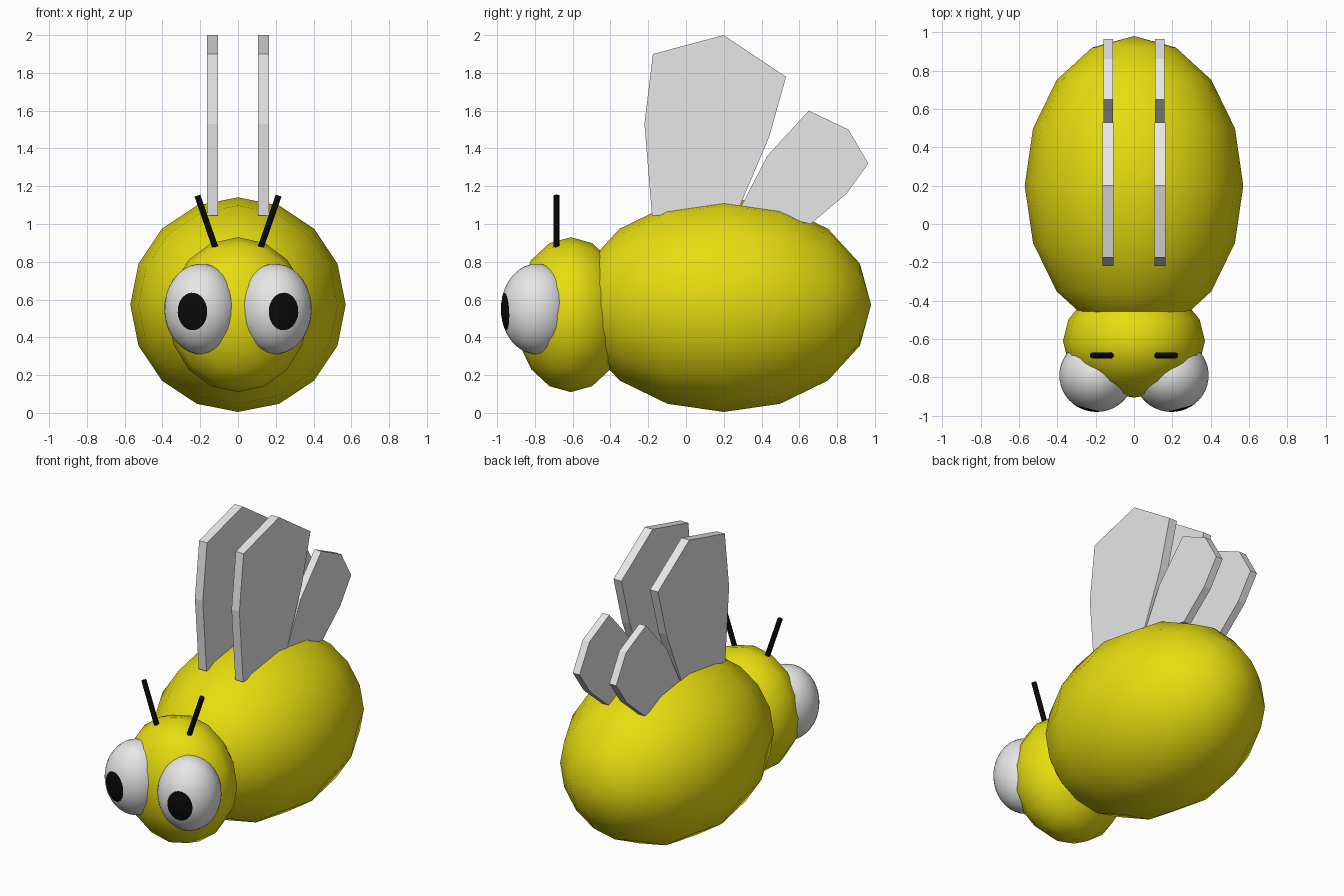
import bpy, bmesh, math
from mathutils import Vector, Matrix

if "Cube" in bpy.data.objects:
    bpy.data.objects.remove(bpy.data.objects["Cube"])


def material(name, rgb):
    m = bpy.data.materials.new(name)
    m.diffuse_color = (*rgb, 1)
    m.use_nodes = True
    m.node_tree.nodes["Principled BSDF"].inputs["Base Color"].default_value = m.diffuse_color
    return m


YELLOW = material("yellow", (0.80, 0.72, 0.005))
WHITE = material("white", (0.8, 0.8, 0.8))
BLACK = material("black", (0.003, 0.003, 0.003))


def finish(bm, name, mats, smooth):
    bmesh.ops.recalc_face_normals(bm, faces=bm.faces)
    for f in bm.faces:
        f.smooth = smooth
    mesh = bpy.data.meshes.new(name)
    bm.to_mesh(mesh)
    bm.free()
    for m in mats:
        mesh.materials.append(m)
    ob = bpy.data.objects.new(name, mesh)
    bpy.context.collection.objects.link(ob)
    return ob


def ellipsoid(name, centre, radii, segs, rings, mats, pole=(0, -1, 0), cap=0.0):
    """Sphere with its pole along a direction; faces inside the cap angle get slot 1."""
    bm = bmesh.new()
    bmesh.ops.create_uvsphere(bm, u_segments=segs, v_segments=rings, radius=1)
    for f in bm.faces:
        if f.calc_center_median().normalized().z > math.cos(cap):
            f.material_index = 1 if cap else 0
    turn = Vector((0, 0, 1)).rotation_difference(Vector(pole).normalized())
    bm.transform(Matrix.Translation(centre) @ Matrix.Diagonal((*radii, 1))
                 @ turn.to_matrix().to_4x4())
    return finish(bm, name, mats, True)


def slab(name, outline, x, thickness, mat):
    """Flat plate drawn in the side plane and extruded along x."""
    bm = bmesh.new()
    face = bm.faces.new([bm.verts.new((x - thickness / 2, y, z)) for y, z in outline])
    ext = bmesh.ops.extrude_face_region(bm, geom=[face], use_keep_orig=True)
    verts = [v for v in ext["geom"] if isinstance(v, bmesh.types.BMVert)]
    bmesh.ops.translate(bm, verts=verts, vec=(thickness, 0, 0))
    return finish(bm, name, [mat], False)


def rod(name, a, b, radius, mat):
    a, b = Vector(a), Vector(b)
    bm = bmesh.new()
    bmesh.ops.create_cone(bm, cap_ends=True, segments=16, radius1=radius,
                          radius2=radius, depth=(b - a).length)
    turn = Vector((0, 0, 1)).rotation_difference((b - a).normalized())
    bm.transform(Matrix.Translation((a + b) / 2) @ turn.to_matrix().to_4x4())
    ob = finish(bm, name, [mat], False)
    bpy.context.view_layer.objects.active = ob
    ob.select_set(True)
    bpy.ops.object.shade_smooth_by_angle()
    ob.select_set(False)


# body and head
ellipsoid("body", (0, 0.20, 0.573), (0.57, 0.78, 0.568), 16, 8, [YELLOW])
ellipsoid("head", (0, -0.61, 0.52), (0.37, 0.295, 0.41), 16, 8, [YELLOW])

FRONT_WING = [(-0.18, 1.045), (-0.22, 1.53), (-0.175, 1.9), (0.2, 2.0),
              (0.53, 1.78), (0.44, 1.46), (0.27, 1.06)]
REAR_WING = [(0.29, 1.09), (0.43, 1.36), (0.65, 1.6), (0.86, 1.5),
             (0.965, 1.32), (0.85, 1.16), (0.66, 1.0)]

for side, s in (("left", -1), ("right", 1)):
    # eye with a painted pupil cap
    ellipsoid(f"eye_{side}", (s * 0.195, -0.79, 0.55), (0.195, 0.19, 0.24), 32, 22,
              [WHITE, BLACK], pole=(s * 0.26, -0.965, -0.06), cap=math.radians(24.5))
    # antenna
    rod(f"antenna_{side}", (s * 0.118, -0.685, 0.87), (s * 0.215, -0.685, 1.15),
        0.016, BLACK)
    # wings
    slab(f"front_wing_{side}", FRONT_WING, s * 0.135, 0.058, WHITE)
    slab(f"rear_wing_{side}", REAR_WING, s * 0.135, 0.05, WHITE)
